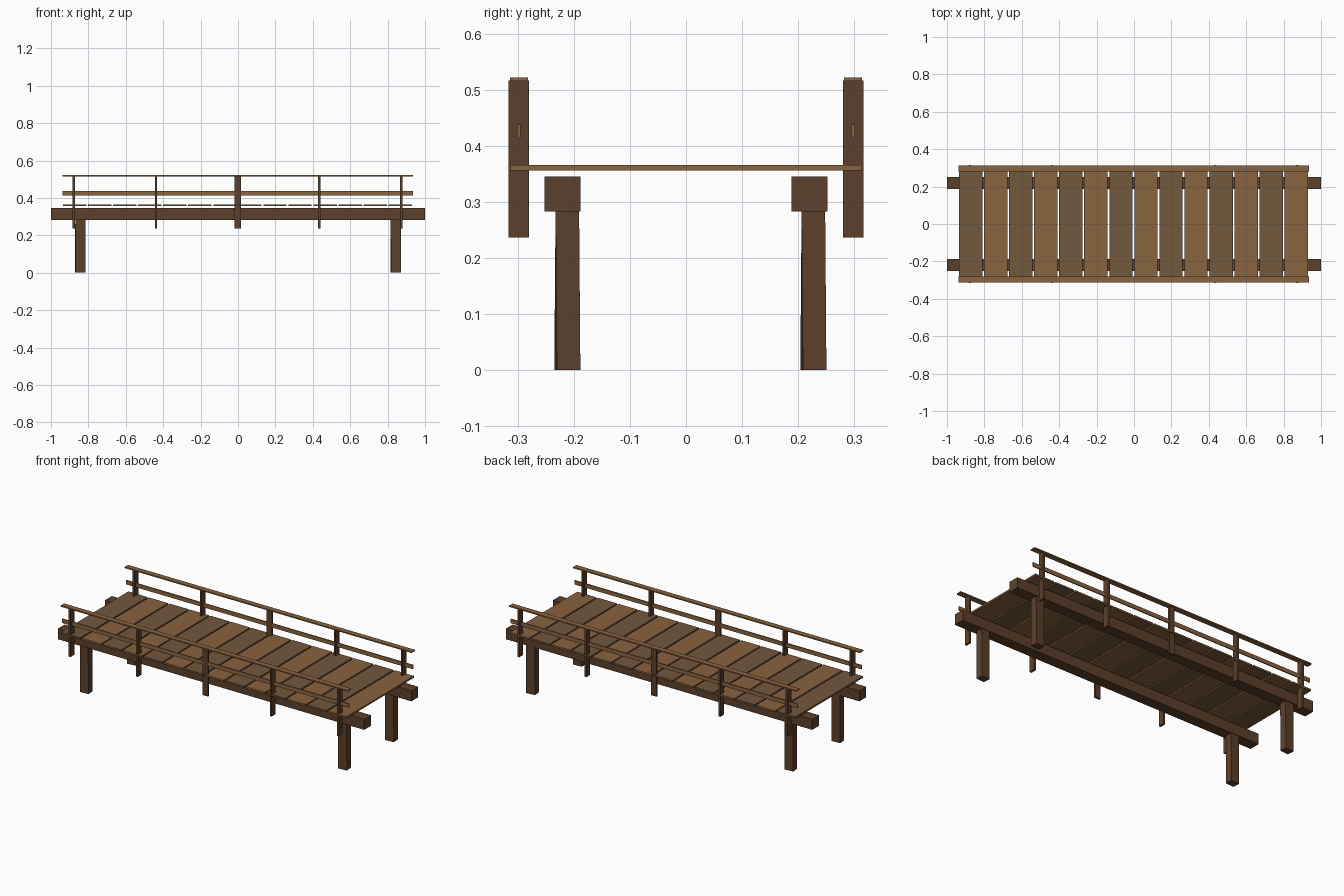
import bpy, bmesh
from math import radians
from mathutils import Matrix, Vector

if "Cube" in bpy.data.objects:
    bpy.data.objects.remove(bpy.data.objects["Cube"])


def material(name, rgb):
    m = bpy.data.materials.new(name)
    m.diffuse_color = (*rgb, 1)
    m.use_nodes = True
    m.node_tree.nodes["Principled BSDF"].inputs["Base Color"].default_value = m.diffuse_color
    return m


DARK = material("dark_wood", (0.107, 0.051, 0.024))
LIGHT = material("light_wood", (0.25, 0.125, 0.05))
GREY = material("weathered_wood", (0.17, 0.098, 0.045))


def box(name, lo, hi, mat, twist=0):
    """Box between two corners; twist turns the lower ring about its centre."""
    lo, hi = Vector(lo), Vector(hi)
    centre, size = (lo + hi) / 2, hi - lo
    bm = bmesh.new()
    bmesh.ops.create_cube(bm, size=1)
    bmesh.ops.scale(bm, vec=size, verts=bm.verts)
    if twist:
        bmesh.ops.rotate(bm, cent=(0, 0, 0), matrix=Matrix.Rotation(radians(twist), 3, 'Z'),
                         verts=[v for v in bm.verts if v.co.z < 0])
    me = bpy.data.meshes.new(name)
    bm.to_mesh(me)
    bm.free()
    me.materials.append(mat)
    ob = bpy.data.objects.new(name, me)
    ob.location = centre
    bpy.context.collection.objects.link(ob)
    return ob


# Deck planks, alternating in colour
COUNT, START, PITCH = 14, -0.935, 0.1338
for i in range(COUNT):
    x = START + i * PITCH
    box(f"deck_plank_{i + 1}", (x, -0.314, 0.356), (x + 0.125, 0.314, 0.366),
        LIGHT if i % 2 else GREY)

for side, s in (("front", -1), ("back", 1)):
    # Long support beam
    yb = s * 0.22
    box(f"{side}_beam", (-1, yb - 0.032, 0.283), (1, yb + 0.032, 0.345), DARK)

    # Legs under the beam
    yl = -0.2115 if s < 0 else 0.227
    for end, x in (("left", -0.843), ("right", 0.843)):
        box(f"{side}_{end}_leg", (x - 0.027, yl - 0.021, 0), (x + 0.027, yl + 0.021, 0.284),
            DARK, twist=5)

    # Flat railing posts, the middle one turned sideways
    yr = s * 0.298
    for i, x in enumerate((-0.878, -0.439, -0.002, 0.435, 0.873)):
        dx, dy = (0.018, 0.006) if i == 2 else (0.006, 0.018)
        box(f"{side}_railing_post_{i + 1}", (x - dx, yr - dy, 0.236), (x + dx, yr + dy, 0.516), DARK)

    # Flat handrail and upright middle rail
    box(f"{side}_handrail", (-0.938, yr - 0.016, 0.515), (0.935, yr + 0.016, 0.522), LIGHT)
    box(f"{side}_middle_rail", (-0.938, yr - 0.003, 0.414), (0.935, yr + 0.003, 0.438), LIGHT)
